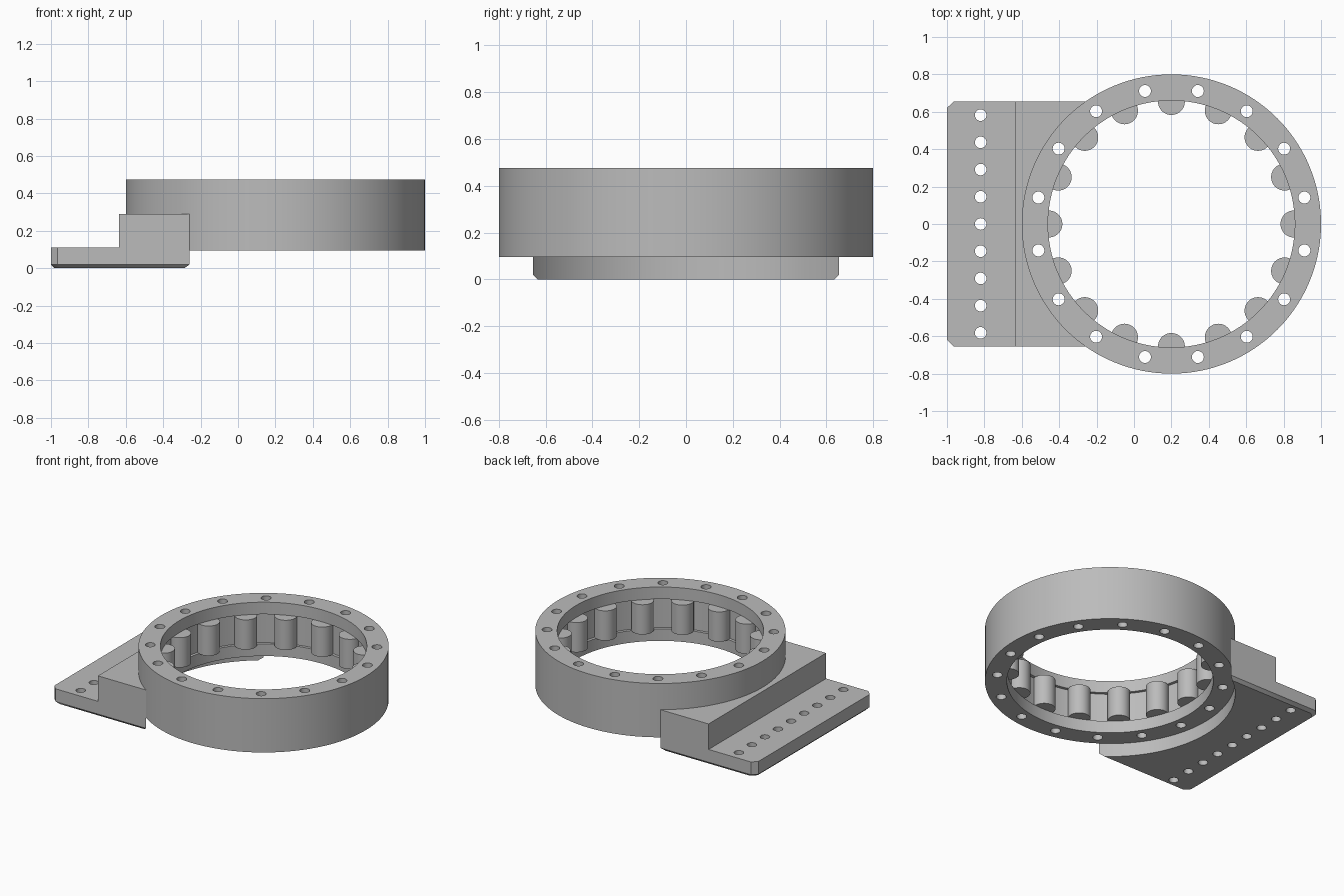
import bpy, bmesh, math
from mathutils import Matrix, Vector

if "Cube" in bpy.data.objects:
    bpy.data.objects.remove(bpy.data.objects["Cube"])

CX, R_OUT, R_IN = 0.2, 0.8, 0.66        # ring axis and radii
Z_BOT, Z_TOP = 0.095, 0.475
SEG = 128

grey = bpy.data.materials.new("plain_grey")
grey.diffuse_color = (0.5, 0.5, 0.5, 1)
grey.use_nodes = True
grey.node_tree.nodes["Principled BSDF"].inputs["Base Color"].default_value = grey.diffuse_color


def make(name, bm):
    bmesh.ops.recalc_face_normals(bm, faces=bm.faces)
    mesh = bpy.data.meshes.new(name)
    bm.to_mesh(mesh)
    bm.free()
    mesh.materials.append(grey)
    ob = bpy.data.objects.new(name, mesh)
    bpy.context.collection.objects.link(ob)
    return ob


def cylinders(name, centres, radius, z0, z1, seg):
    bm = bmesh.new()
    for x, y in centres:
        bmesh.ops.create_cone(bm, cap_ends=True, segments=seg, radius1=radius, radius2=radius,
                              depth=z1 - z0, matrix=Matrix.Translation((x, y, (z0 + z1) / 2)))
    return make(name, bm)


def polar(radius, count, offset=0.0):
    return [(CX + radius * math.cos(math.tau * (i + offset) / count),
             radius * math.sin(math.tau * (i + offset) / count)) for i in range(count)]


def boolean(ob, other, operation):
    mod = ob.modifiers.new(operation, 'BOOLEAN')
    mod.operation, mod.solver, mod.object = operation, 'EXACT', other
    bpy.context.view_layer.objects.active = ob
    bpy.ops.object.modifier_apply(modifier=mod.name)
    bpy.data.objects.remove(other)


def smooth(ob):
    bpy.ops.object.select_all(action='DESELECT')
    ob.select_set(True)
    bpy.context.view_layer.objects.active = ob
    bpy.ops.object.shade_smooth_by_angle(angle=math.radians(30))


# Ring: revolved section with a shallow roller groove on the inside
groove = R_IN + 0.02
section = [(R_OUT, Z_BOT), (R_OUT, Z_TOP), (R_IN, Z_TOP), (R_IN, 0.39),
           (groove, 0.39), (groove, 0.18), (R_IN, 0.18), (R_IN, Z_BOT)]
bm = bmesh.new()
loops = []
for i in range(SEG):
    a = math.tau * i / SEG
    loops.append([bm.verts.new((CX + r * math.cos(a), r * math.sin(a), z)) for r, z in section])
for i in range(SEG):
    p, q = loops[i], loops[(i + 1) % SEG]
    for j in range(len(section)):
        k = (j + 1) % len(section)
        bm.faces.new((p[j], q[j], q[k], p[k]))
ring = make("ring", bm)
boolean(ring, cylinders("ring_holes", polar(0.725, 16, 0.5), 0.032, 0, 0.6, 24), 'DIFFERENCE')
smooth(ring)

# Rollers standing around the inside of the ring
rollers = cylinders("rollers", polar(0.655, 16), 0.072, 0.18, 0.39, 40)
smooth(rollers)


# Mounting bracket: chamfered foot plate plus raised block
def outline(inset, z):
    x0, y0, c = -1 + inset, 0.655 - inset, 0.035
    return [Vector(v) for v in ((0.1, -y0, z), (0.1, y0, z), (x0 + c, y0, z),
                                (x0, y0 - c, z), (x0, -y0 + c, z), (x0 + c, -y0, z))]


bm = bmesh.new()
levels = [[bm.verts.new(v) for v in outline(i, z)] for i, z in ((0.02, 0), (0, 0.02), (0, 0.11))]
for lo, hi in zip(levels, levels[1:]):
    for j in range(6):
        k = (j + 1) % 6
        bm.faces.new((lo[j], lo[k], hi[k], hi[j]))
bm.faces.new(levels[0])
bm.faces.new(levels[-1])
bracket = make("bracket", bm)

bm = bmesh.new()
bmesh.ops.create_cube(bm, size=1, matrix=Matrix.Translation((-0.2675, 0, 0.17))
                      @ Matrix.Diagonal((0.735, 1.31, 0.24, 1)))
boolean(bracket, make("raised_block", bm), 'UNION')

# Curved seat for the ring and the row of bolt holes
boolean(bracket, cylinders("seat_cut", [(CX, 0)], R_OUT, -0.2, 0.7, SEG), 'DIFFERENCE')
row = [(-0.82, 0.1455 * i) for i in range(-4, 5)]
boolean(bracket, cylinders("bolt_holes", row, 0.031, -0.1, 0.2, 24), 'DIFFERENCE')
smooth(bracket)
